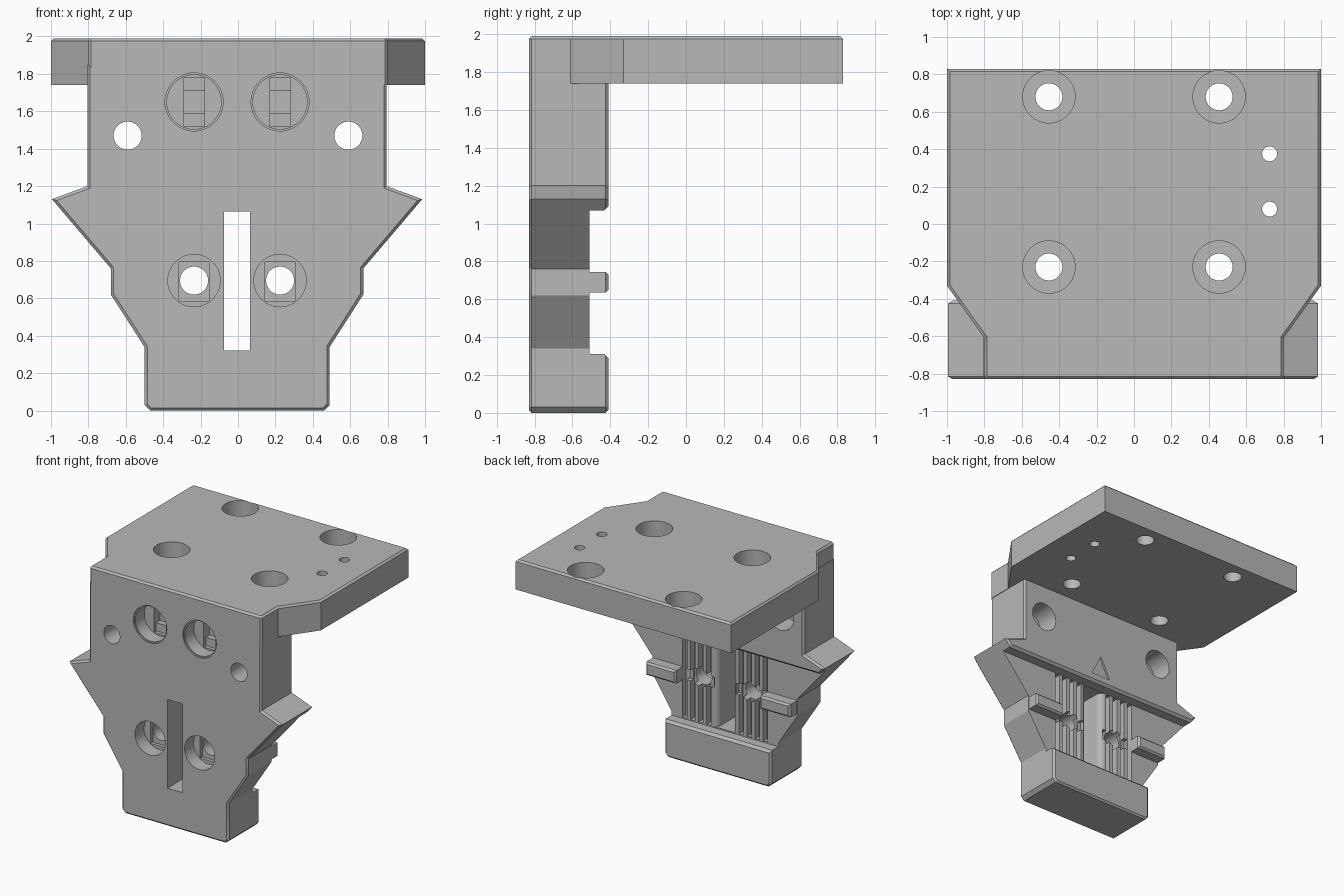
import bpy, bmesh
from math import sin, cos, pi

cube = bpy.data.objects.get("Cube")
if cube:
    bpy.data.objects.remove(cube, do_unlink=True)

grey = bpy.data.materials.new("plain grey")
grey.use_nodes = True
grey.diffuse_color = (0.48, 0.48, 0.48, 1)
grey.node_tree.nodes["Principled BSDF"].inputs["Base Color"].default_value = grey.diffuse_color

OFF = -0.005            # the wall sits a hair off centre
FRONT, BACK, FLOOR = -0.83, -0.41, -0.51
PLACE = {"x": lambda u, v, d: (d, u, v),
         "y": lambda u, v, d: (u, d, v),
         "z": lambda u, v, d: (u, v, d)}


def prism(name, pts, axis, lo, hi, bevel=0, caps=()):
    """Extrude a 2D outline along an axis; chamfer the rims of chosen caps."""
    bm = bmesh.new()
    place = PLACE[axis]
    ring = [[bm.verts.new(place(u, v, d)) for u, v in pts] for d in (lo, hi)]
    n = len(pts)
    bm.faces.new(ring[0])
    bm.faces.new(ring[1][::-1])
    for i in range(n):
        j = (i + 1) % n
        bm.faces.new((ring[0][i], ring[1][i], ring[1][j], ring[0][j]))
    bmesh.ops.recalc_face_normals(bm, faces=bm.faces)
    if bevel:
        rims = [set(ring[c]) for c in caps]
        edges = [e for e in bm.edges if any(set(e.verts) <= r for r in rims)]
        bmesh.ops.bevel(bm, geom=edges, offset=bevel, segments=1, affect='EDGES')
    mesh = bpy.data.meshes.new(name)
    bm.to_mesh(mesh)
    bm.free()
    mesh.materials.append(grey)
    ob = bpy.data.objects.new(name, mesh)
    bpy.context.collection.objects.link(ob)
    return ob


def rect(u0, u1, v0, v1):
    return [(u0, v0), (u1, v0), (u1, v1), (u0, v1)]


def circle(u, v, r, n=48):
    return [(u + r * cos(2 * pi * i / n), v + r * sin(2 * pi * i / n)) for i in range(n)]


def mirrored(half, shift=0.0):
    return [(x + shift, v) for x, v in half] + [(shift - x, v) for x, v in reversed(half)]


def combine(target, tool, op='DIFFERENCE'):
    mod = target.modifiers.new("combine", 'BOOLEAN')
    mod.operation, mod.solver, mod.object = op, 'EXACT', tool
    bpy.context.view_layer.objects.active = target
    bpy.ops.object.modifier_apply(modifier=mod.name)
    bpy.data.objects.remove(tool, do_unlink=True)


def cut(pts, axis, lo, hi):
    combine(bracket, prism("cutter", pts, axis, lo, hi))


# Upright wall with stepped wings
wall = [(0.465, 0), (0.495, 0.03), (0.495, 0.34), (0.675, 0.62), (0.675, 0.76),
        (0.99, 1.13), (0.8, 1.2), (0.8, 1.85)]
bracket = prism("mounting_bracket", mirrored(wall, OFF), "y", FRONT, BACK, 0.015, (0, 1))

# Recess across the lower back, with flared lips
cut([(FLOOR, 0.31), (BACK - 0.02, 0.31), (BACK + 0.02, 0.27), (BACK + 0.02, 1.11),
     (BACK - 0.02, 1.07), (FLOOR, 1.07)], "x", -1.2, 1.2)

# Side tabs on the recess floor
for s in (-1, 1):
    x0, x1 = sorted((s * 0.39 + OFF, s * 0.67 + OFF))
    tab = prism("tab", rect(x0, x1, 0.635, 0.745), "y", FLOOR - 0.1, BACK, 0.015, (1,))
    combine(bracket, tab, 'UNION')

# Horizontal top plate
plate = [(0.785, FRONT), (0.8, FRONT + 0.015), (0.8, -0.61), (1, -0.33), (1, 0.83)]
combine(bracket, prism("plate", mirrored(plate), "z", 1.74, 1.99, 0.015, (1,)), 'UNION')

# Counterbored screw holes and small pin holes in the plate
for x in (-0.455, 0.455):
    for y in (-0.23, 0.68):
        cut(circle(x, y, 0.14), "z", 1.84, 2.1)
        cut(circle(x, y, 0.072), "z", 1.6, 2.1)
for y in (0.08, 0.375):
    cut(circle(0.725, y, 0.04), "z", 1.6, 2.1)

# Central slot with rounded rear edges
cut(rect(-0.07 + OFF, 0.07 + OFF, 0.32, 1.065), "y", -1, -0.3)
R = 0.05
arc = [(0.07 + R * (1 - cos(t * pi / 16)), FLOOR - R + R * sin(t * pi / 16)) for t in range(9)]
cut(mirrored(arc + [(0.07 + R, FLOOR + 0.02)], OFF), "z", 0.32, 1.065)

for s in (-1, 1):
    # Holes through the upper wall, widened at the back
    cut(circle(s * 0.59, 1.47, 0.075), "y", -1, -0.3)
    cut(circle(s * 0.59, 1.47, 0.12), "y", -0.6, -0.3)

    # Blind upper sockets with a stepped slot in the floor
    x, z = s * 0.23 + OFF, 1.65
    cut(circle(x, z, 0.155), "y", -1, FRONT + 0.012)
    cut(circle(x, z, 0.145), "y", -1, -0.7)
    cut(rect(x - 0.055, x + 0.055, z - 0.13, z + 0.13), "y", -0.75, -0.67)
    cut(rect(x - 0.055, x + 0.055, z - 0.06, z + 0.06), "y", -0.75, -0.62)

    # Vertical belt-tooth grooves
    for i in range(4):
        g = s * (0.15 + 0.075 * i) + OFF
        cut(rect(g - 0.02, g + 0.02, 0.32, 1.065), "y", FLOOR - 0.05, FLOOR + 0.02)

    # Lower screw holes with counterbore and stepped floor
    z = 0.695
    cut(circle(x, z, 0.14), "y", -1, -0.71)
    cut(rect(x - 0.08, x + 0.08, z - 0.11, z + 0.1), "y", -0.75, -0.68)
    cut(circle(x, z, 0.075), "y", -1, -0.45)
    cut(rect(x - 0.13, x + 0.13, 0.645, 0.735), "y", FLOOR - 0.04, FLOOR + 0.02)

# Shallow direction arrow on the back
cut([(-0.09, 1.14), (0.09, 1.14), (0, 1.32)], "y", BACK - 0.015, -0.3)

# Clean shading
bpy.ops.object.select_all(action='DESELECT')
bracket.select_set(True)
bpy.context.view_layer.objects.active = bracket
bpy.ops.object.shade_smooth_by_angle(angle=pi / 7)
